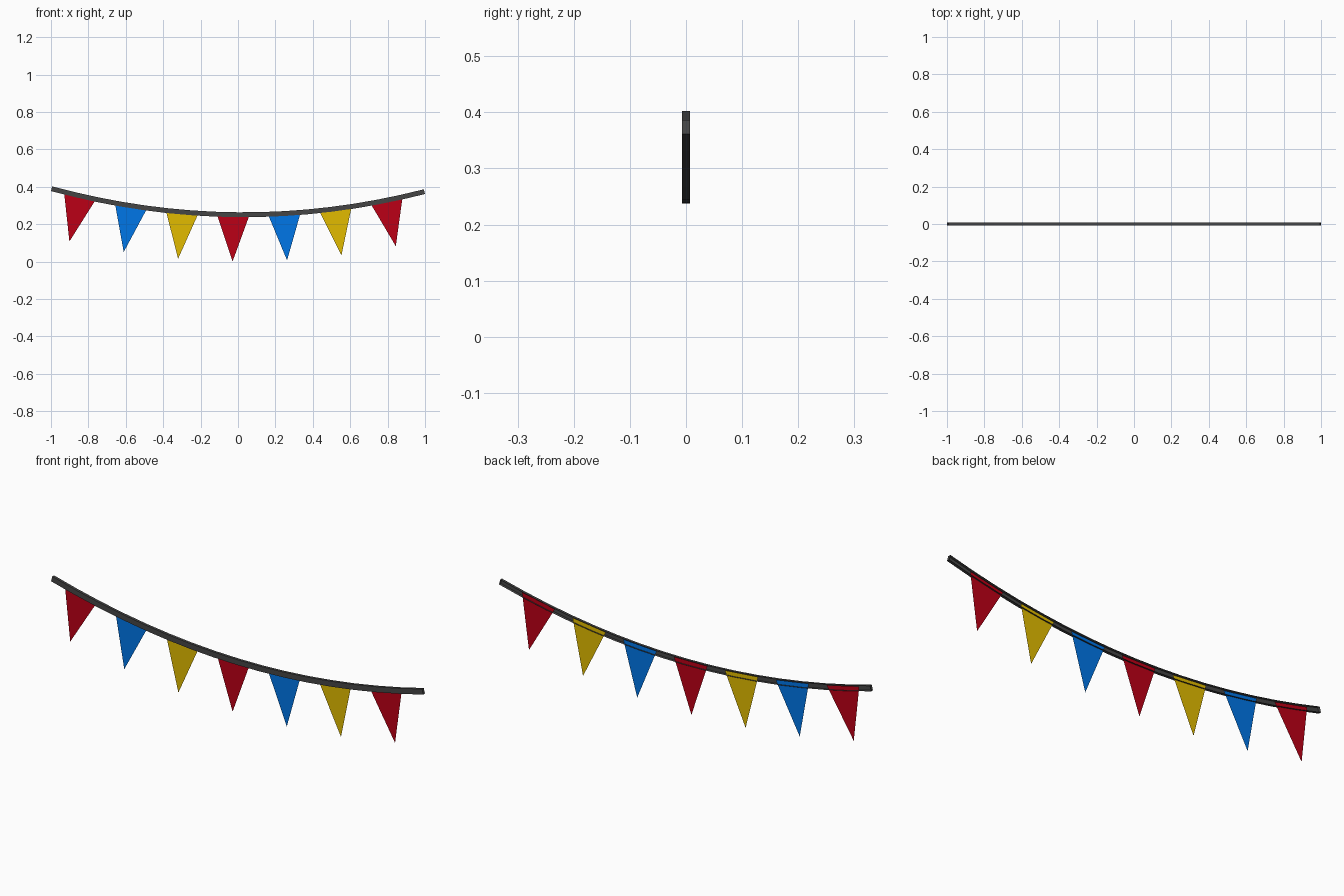
import bpy
from mathutils import Vector

if "Cube" in bpy.data.objects:
    bpy.data.objects.remove(bpy.data.objects["Cube"])


def material(name, rgb):
    m = bpy.data.materials.new(name)
    m.diffuse_color = (*rgb, 1)
    m.use_nodes = True
    m.node_tree.nodes["Principled BSDF"].inputs["Base Color"].default_value = m.diffuse_color
    return m


charcoal = material("charcoal", (0.06, 0.06, 0.06))
colours = [material("red", (0.50, 0.0, 0.008)),
           material("blue", (0.0, 0.18, 0.80)),
           material("yellow", (0.76, 0.50, 0.0))]


def add_mesh(name, verts, faces, mat):
    me = bpy.data.meshes.new(name)
    me.from_pydata([tuple(v) for v in verts], [], faces)
    me.materials.append(mat)
    ob = bpy.data.objects.new(name, me)
    bpy.context.collection.objects.link(ob)
    return ob


def sag(x):
    """Point on the hanging line, its tangent and its upward normal."""
    t = Vector((1, 0, 0.264 * (x - 0.03))).normalized()
    return Vector((x, 0, 0.2505 + 0.132 * (x - 0.03) ** 2)), t, Vector((-t.z, 0, t.x))


# Rope: square-cut channel, open at the back, swept along the sagging line
SEG, HY, HZ = 16, 0.0067, 0.013
verts, faces = [], []
for i in range(SEG + 1):
    p, t, n = sag(-0.9965 + 1.993 * i / SEG)
    for sy, sn in ((1, 1), (-1, 1), (-1, -1), (1, -1)):
        verts.append(p + Vector((0, sy * HY, 0)) + n * sn * HZ)
for i in range(SEG):
    a = 4 * i
    for k in range(3):
        faces.append((a + k, a + k + 1, a + 5 + k, a + 4 + k))
faces += [(3, 2, 1, 0), tuple(4 * SEG + k for k in range(4))]
add_mesh("rope", verts, faces, charcoal)

# Pennants: flat triangles hung in the middle of the rope, square to its slope
for i in range(7):
    p, t, n = sag(-0.845 + 0.2732 * i)
    top = p + n * 0.008
    add_mesh(f"pennant_{i + 1}", [top - t * 0.09, p - n * 0.2504, top + t * 0.09],
             [(0, 1, 2)], colours[i % 3])
